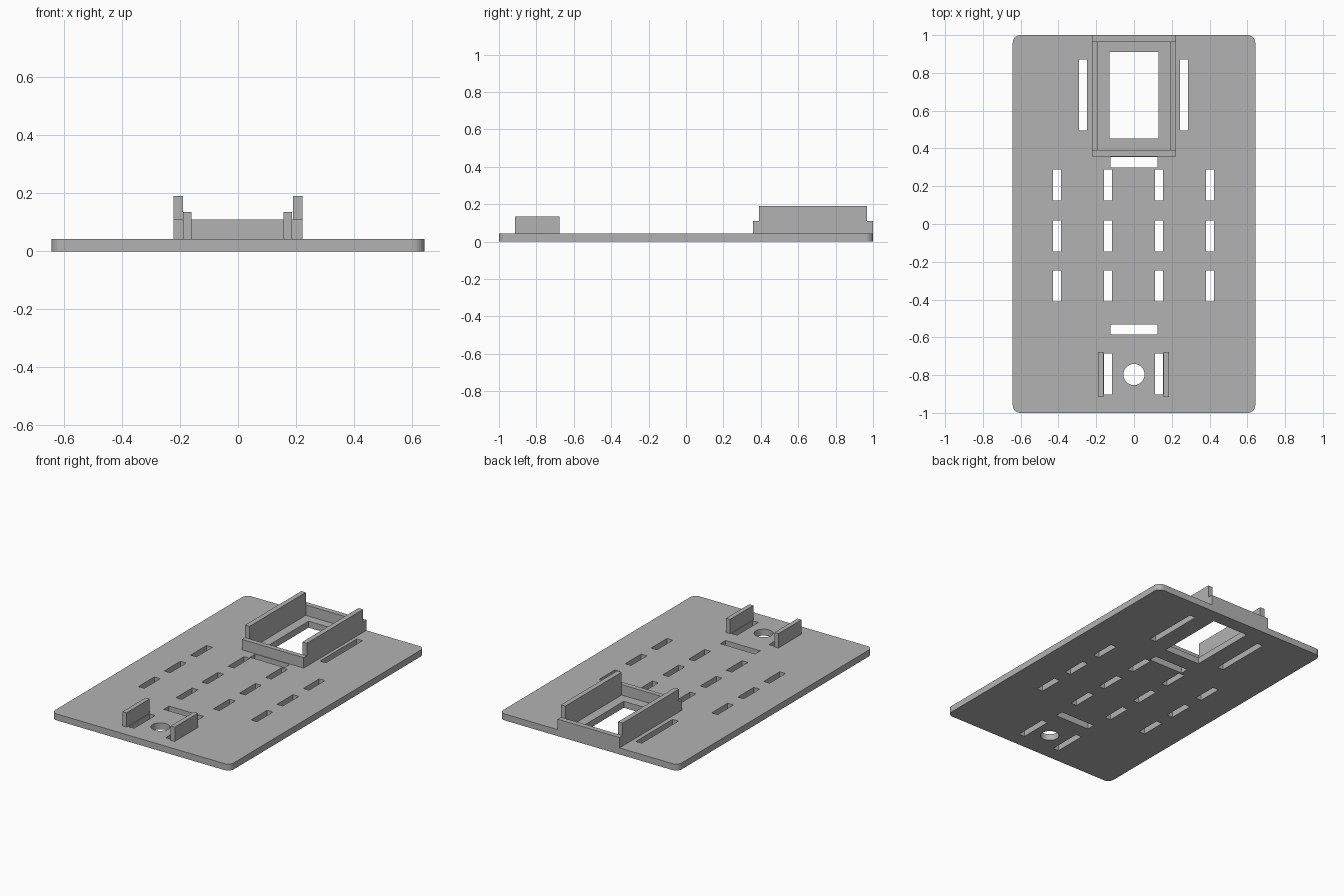
import bpy, bmesh
from mathutils import Matrix, Vector

if "Cube" in bpy.data.objects:
    bpy.data.objects.remove(bpy.data.objects["Cube"])

# One matte grey for everything
grey = bpy.data.materials.new("grey plastic")
grey.use_nodes = True
grey.diffuse_color = (0.45, 0.45, 0.45, 1)
grey.node_tree.nodes["Principled BSDF"].inputs["Base Color"].default_value = grey.diffuse_color

T = 0.042          # plate thickness
RIM = 0.11         # tray rim height
HALF = 0.222       # tray half width
INNER = 0.19       # tray inner half width


def make_object(name, bm):
    bmesh.ops.recalc_face_normals(bm, faces=bm.faces)
    mesh = bpy.data.meshes.new(name)
    bm.to_mesh(mesh)
    bm.free()
    mesh.materials.append(grey)
    obj = bpy.data.objects.new(name, mesh)
    bpy.context.collection.objects.link(obj)
    return obj


def add_box(bm, x, y, z):
    lo, hi = (Vector(p) for p in zip(x, y, z))
    matrix = Matrix.Translation((lo + hi) / 2) @ Matrix.Diagonal((*(hi - lo), 1))
    return bmesh.ops.create_cube(bm, size=1, matrix=matrix)["verts"]


def box(name, x, y, z):
    bm = bmesh.new()
    add_box(bm, x, y, z)
    return make_object(name, bm)


def span(centre, size):
    return (centre - size / 2, centre + size / 2)


# Base plate with rounded corners
bm = bmesh.new()
add_box(bm, (-0.642, 0.642), (-1, 1), (0, T))
corners = [e for e in bm.edges if abs(e.verts[0].co.z - e.verts[1].co.z) > T / 2]
bmesh.ops.bevel(bm, geom=corners, offset=0.04, segments=8, profile=0.5, affect='EDGES')
plate = make_object("base_plate", bm)

# Cutter holding every opening
bm = bmesh.new()
deep = (-0.1, 0.2)
add_box(bm, (-0.13, 0.13), (0.453, 0.91), deep)            # tray window
for y in (0.327, -0.558):                                  # cross slots
    add_box(bm, (-0.125, 0.125), span(y, 0.054), deep)
for x in (-0.27, 0.265):                                   # slots beside the tray
    add_box(bm, span(x, 0.042), (0.494, 0.87), deep)
for x in (-0.407, -0.137, 0.133, 0.403):                   # grid of small slots
    for y in (0.206, -0.063, -0.329):
        add_box(bm, span(x, 0.042), span(y, 0.164), deep)
for x in (-0.137, 0.133):                                  # slots beside the clips
    add_box(bm, span(x, 0.042), (-0.902, -0.685), deep)
bmesh.ops.create_cone(bm, cap_ends=True, segments=48, radius1=0.056, radius2=0.056,
                      depth=0.3, matrix=Matrix.Translation((0, -0.797, 0.05)))
cutter = make_object("opening_cutter", bm)
cutter.hide_render = True

# Apply the cut, then drop the cutter
cut = plate.modifiers.new("openings", 'BOOLEAN')
cut.operation = 'DIFFERENCE'
cut.solver = 'EXACT'
cut.object = cutter
graph = bpy.context.evaluated_depsgraph_get()
cut_mesh = bpy.data.meshes.new_from_object(plate.evaluated_get(graph))
plate.modifiers.clear()
plate.data = cut_mesh
bpy.data.objects.remove(cutter)

# Tray sides: stepped profile extruded across the wall thickness
profile = [(0.358, T), (1, T), (1, RIM), (0.967, RIM), (0.967, 0.191),
           (0.389, 0.191), (0.389, RIM), (0.358, RIM)]
for name, x in (("tray_side_left", INNER), ("tray_side_right", -HALF)):
    bm = bmesh.new()
    face = bm.faces.new([bm.verts.new((x, y, z)) for y, z in profile])
    swept = bmesh.ops.extrude_face_region(bm, geom=[face])["geom"]
    moved = [v for v in swept if isinstance(v, bmesh.types.BMVert)]
    bmesh.ops.translate(bm, verts=moved, vec=(HALF - INNER, 0, 0))
    make_object(name, bm)

# Low tray ends
box("tray_end_front", (-INNER, INNER), (0.358, 0.389), (T, RIM))
box("tray_end_back", (-INNER, INNER), (0.967, 1), (T, RIM))

# Upright clips near the front
box("clip_left", (0.157, 0.186), (-0.915, -0.677), (T, 0.135))
box("clip_right", (-0.19, -0.161), (-0.915, -0.677), (T, 0.135))
